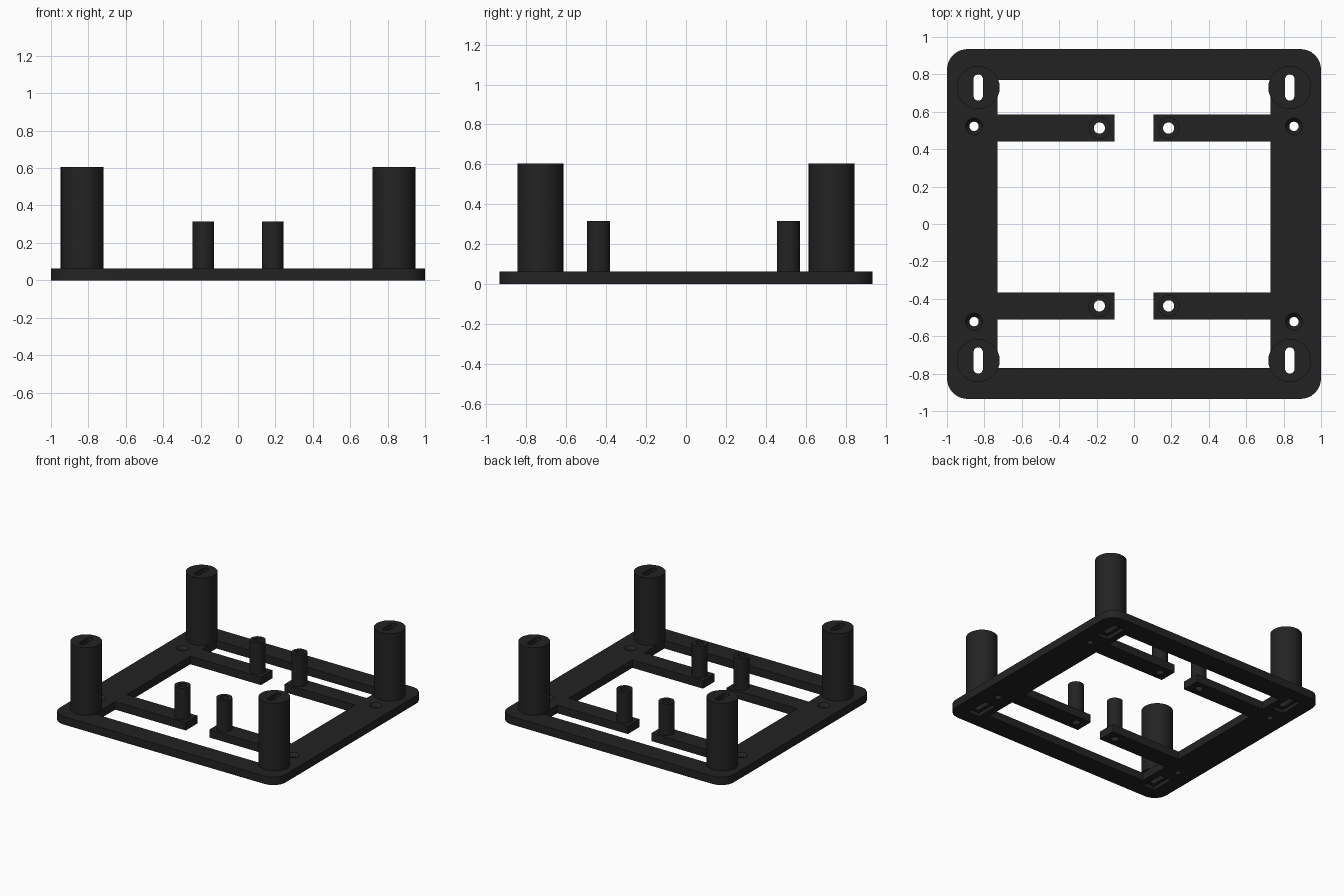
import bpy, bmesh, math

if "Cube" in bpy.data.objects:
    bpy.data.objects.remove(bpy.data.objects["Cube"])

T = 0.064            # plate thickness
POST_TOP, STAND_TOP = 0.605, 0.315

black = bpy.data.materials.new("matte_black")
black.diffuse_color = (0.0165, 0.0165, 0.0165, 1)
black.use_nodes = True
black.node_tree.nodes["Principled BSDF"].inputs["Base Color"].default_value = black.diffuse_color


def rounded(cx, cy, hx, hy, r, n=8):
    """Rounded rectangle outline; a circle when hx = hy = r, a slot when hx = r."""
    pts = []
    for i, (sx, sy) in enumerate([(1, 1), (-1, 1), (-1, -1), (1, -1)]):
        for k in range(n + 1):
            a = (i + k / n) * math.pi / 2
            p = (cx + sx * (hx - r) + r * math.cos(a), cy + sy * (hy - r) + r * math.sin(a))
            if not pts or math.dist(p, pts[-1]) > 1e-5:
                pts.append(p)
    if math.dist(pts[0], pts[-1]) < 1e-5:
        pts.pop()
    return pts


def rect(x0, x1, y0, y1):
    return [(x0, y0), (x1, y0), (x1, y1), (x0, y1)]


def prism(name, pts, z0, z1, top_pts=None):
    """Solid between an outline at z0 and the same (or another) outline at z1."""
    bm = bmesh.new()
    lo = [bm.verts.new((x, y, z0)) for x, y in pts]
    hi = [bm.verts.new((x, y, z1)) for x, y in (top_pts or pts)]
    bm.faces.new(lo[::-1])
    bm.faces.new(hi)
    for i in range(len(lo)):
        j = (i + 1) % len(lo)
        bm.faces.new((lo[i], lo[j], hi[j], hi[i]))
    bmesh.ops.recalc_face_normals(bm, faces=bm.faces)
    me = bpy.data.meshes.new(name)
    bm.to_mesh(me)
    bm.free()
    me.materials.append(black)
    ob = bpy.data.objects.new(name, me)
    bpy.context.collection.objects.link(ob)
    return ob


def combine(ob, others, op):
    """Apply a boolean with each helper solid and remove the helper."""
    bpy.ops.object.select_all(action='DESELECT')
    bpy.context.view_layer.objects.active = ob
    for other in others:
        m = ob.modifiers.new("cut", 'BOOLEAN')
        m.operation, m.solver, m.object = op, 'EXACT', other
        bpy.ops.object.modifier_apply(modifier=m.name)
        bpy.data.objects.remove(other)


def circle(x, y, r):
    return rounded(x, y, r, r, r)


def smooth(ob):
    bpy.ops.object.select_all(action='DESELECT')
    ob.select_set(True)
    bpy.context.view_layer.objects.active = ob
    bpy.ops.object.shade_smooth_by_angle(angle=math.radians(30))


corners = [(sx, sy) for sx in (-1, 1) for sy in (-1, 1)]
stand_y = {1: 0.513, -1: -0.438}

# Frame with its rectangular opening
frame = prism("frame_plate", rounded(0, 0, 1, 0.935, 0.11), 0, T)
combine(frame, [prism("opening", rect(-0.73, 0.73, -0.77, 0.77), -0.1, 0.2)], 'DIFFERENCE')

# Arms reaching inward from the side rails
arms = []
for sx, sy in corners:
    xs = sorted((sx * 0.105, sx * 0.76))
    arms.append(prism("arm", rect(*xs, stand_y[sy] - 0.073, stand_y[sy] + 0.073), 0, T))
combine(frame, arms, 'UNION')

# Holes in the plate: slots with recesses below, countersunk screw holes, standoff bores
cuts = []
for sx, sy in corners:
    px, py = sx * 0.833, sy * 0.73
    cuts += [
        prism("slot", rounded(px, py, 0.025, 0.07, 0.025), -0.1, 0.2),
        prism("recess", rect(px - 0.05, px + 0.05, py - 0.095, py + 0.095), -0.1, 0.03),
        prism("screw_hole", circle(sx * 0.855, sy * 0.522, 0.025), -0.1, 0.2),
        prism("countersink", circle(sx * 0.855, sy * 0.522, 0.025), T - 0.025, T + 0.002,
              circle(sx * 0.855, sy * 0.522, 0.047)),
        prism("bore", circle(sx * 0.185, stand_y[sy], 0.03), -0.1, 0.2),
    ]
combine(frame, cuts, 'DIFFERENCE')
smooth(frame)

# Tall slotted corner posts and short bored standoffs
for sx, sy in corners:
    px, py = sx * 0.833, sy * 0.73
    post = prism("corner_post", circle(px, py, 0.115), T, POST_TOP)
    combine(post, [prism("slot", rounded(px, py, 0.025, 0.07, 0.025), -0.1, 1)], 'DIFFERENCE')
    smooth(post)
    x, y = sx * 0.185, stand_y[sy]
    stand = prism("standoff", circle(x, y, 0.058), T, STAND_TOP)
    combine(stand, [prism("bore", circle(x, y, 0.03), -0.1, 1)], 'DIFFERENCE')
    smooth(stand)
